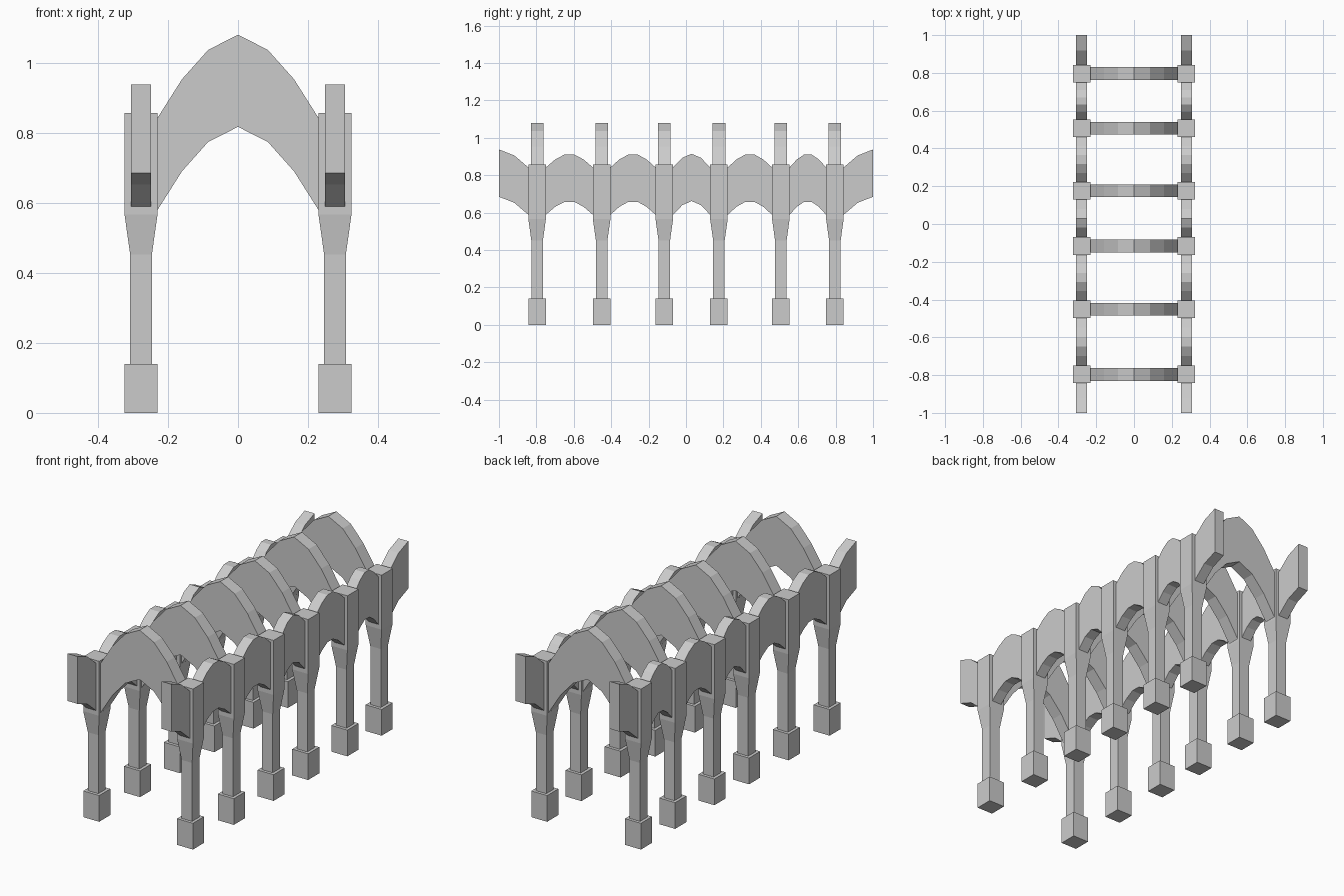
import bpy, bmesh, math

cube = bpy.data.objects.get("Cube")
if cube:
    bpy.data.objects.remove(cube, do_unlink=True)

stone = bpy.data.materials.new("grey_stone")
stone.use_nodes = True
grey = (0.6, 0.6, 0.6, 1)
stone.diffuse_color = grey
stone.node_tree.nodes["Principled BSDF"].inputs["Base Color"].default_value = grey

COLUMN_X = 0.277
COLUMN_Y = [-0.796, -0.451, -0.116, 0.176, 0.507, 0.796]
HALF = 0.047      # half width of column head and base
SHAFT = 0.031     # half width of shaft
EMBED = 0.008     # how far arches run into the columns


def finish(name, bm):
    bmesh.ops.recalc_face_normals(bm, faces=bm.faces)
    mesh = bpy.data.meshes.new(name)
    bm.to_mesh(mesh)
    bm.free()
    mesh.materials.append(stone)
    obj = bpy.data.objects.new(name, mesh)
    bpy.context.collection.objects.link(obj)
    return obj


def column(name, x, y):
    """Square column lofted through (half width, height) rings."""
    rings = [(HALF, 0), (HALF, 0.14), (SHAFT, 0.14),
             (SHAFT, 0.452), (HALF, 0.566), (HALF, 0.857)]
    bm = bmesh.new()
    loops = [[bm.verts.new((x + sx * w, y + sy * w, z))
              for sx, sy in ((-1, -1), (1, -1), (1, 1), (-1, 1))]
             for w, z in rings]
    for low, high in zip(loops, loops[1:]):
        for i in range(4):
            j = (i + 1) % 4
            bm.faces.new((low[i], low[j], high[j], high[i]))
    bm.faces.new(loops[0])
    bm.faces.new(loops[-1])
    finish(name, bm)


def arch(name, path, depth, half, place):
    """Band of constant vertical depth below a (distance, top height) path."""
    bm = bmesh.new()
    rows = []
    for s, z in path:
        corners = ((-half, z - depth), (half, z - depth), (half, z), (-half, z))
        rows.append([bm.verts.new(place(s, t, h)) for t, h in corners])
    for a, b in zip(rows, rows[1:]):
        for i in range(4):
            j = (i + 1) % 4
            bm.faces.new((a[i], a[j], b[j], b[i]))
    bm.faces.new(rows[0])
    bm.faces.new(rows[-1])
    finish(name, bm)


# Columns and the pointed arches spanning each pair
half_span = [(0.085, 1.037), (0.16, 0.953), (0.229, 0.844), (0.229 + EMBED, 0.835)]
span = [(-s, z) for s, z in reversed(half_span)] + [(0, 1.08)] + half_span
for n, y in enumerate(COLUMN_Y, 1):
    for side, sign in (("left", 1), ("right", -1)):
        column(f"column_{side}_{n}", sign * COLUMN_X, y)
    arch(f"cross_arch_{n}", span, 0.263, 0.034, lambda s, t, h, y=y: (s, y + t, h))

# Side arches between neighbouring columns, with half arches at both ends
for side, sign in (("left", 1), ("right", -1)):
    def along(s, t, h, x=sign * COLUMN_X):
        return (x + t, s, h)

    for n, (y0, y1) in enumerate(zip(COLUMN_Y, COLUMN_Y[1:]), 1):
        a, b = y0 + HALF, y1 - HALF
        steps = 4 if n == 3 else 5
        path = [(a - EMBED, 0.838)]
        path += [(a + (b - a) * i / steps, 0.842 + 0.073 * math.sin(math.pi * i / steps))
                 for i in range(steps + 1)]
        path.append((b + EMBED, 0.838))
        arch(f"side_arch_{side}_{n}", path, 0.253, 0.029, along)

    for end, d in (("front", -1), ("back", 1)):
        inner = COLUMN_Y[-1] + HALF
        path = [(inner - EMBED, 0.835), (inner, 0.842), (0.918, 0.906), (1, 0.938)]
        arch(f"end_half_arch_{side}_{end}", [(d * s, z) for s, z in path],
             0.253, 0.029, along)
